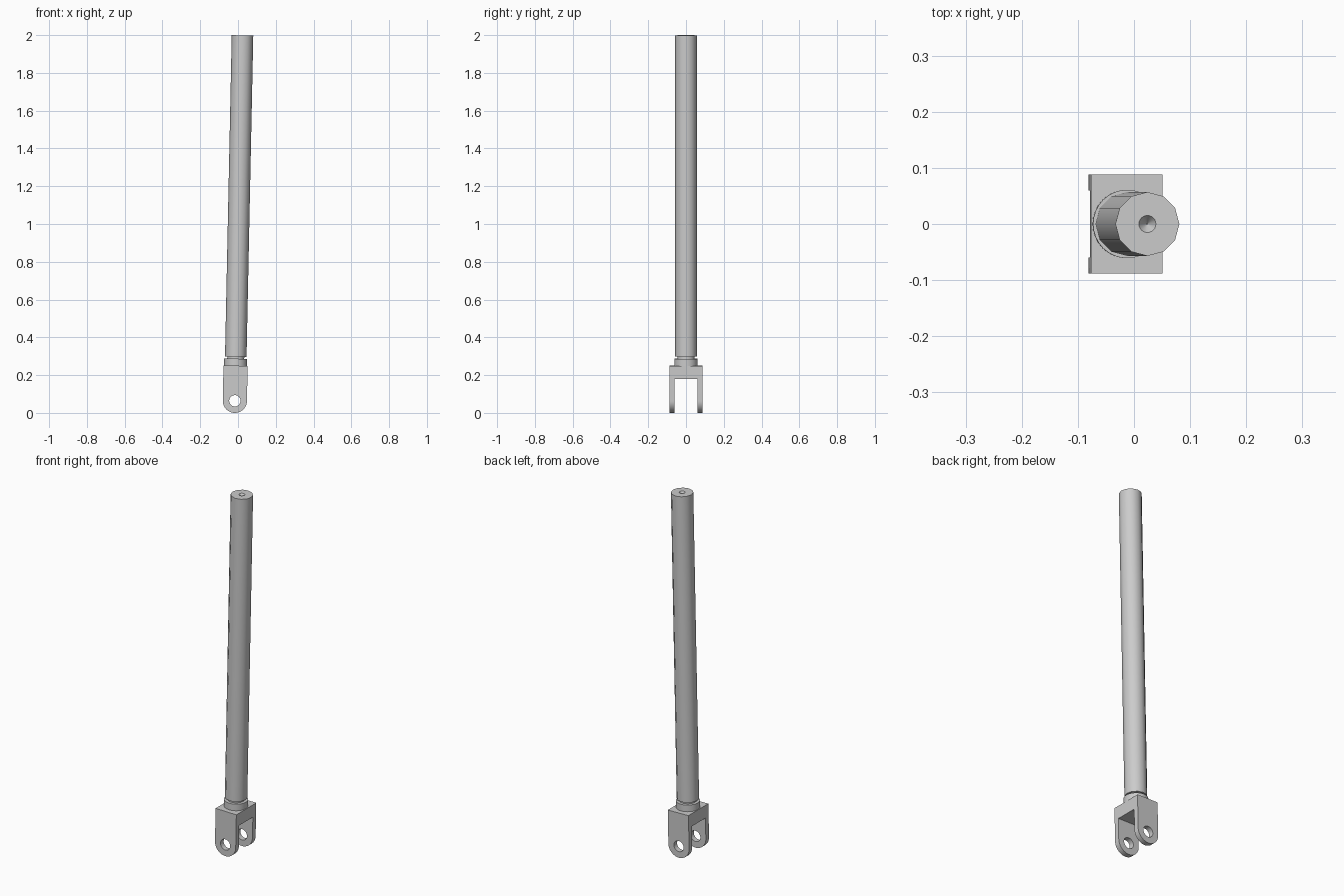
import bpy, bmesh, math
from mathutils import Matrix

if "Cube" in bpy.data.objects:
    bpy.data.objects.remove(bpy.data.objects["Cube"], do_unlink=True)

steel = bpy.data.materials.new("grey_steel")
steel.use_nodes = True
GREY = (0.6, 0.6, 0.6, 1)
steel.diffuse_color = GREY
steel.node_tree.nodes["Principled BSDF"].inputs["Base Color"].default_value = GREY

# The whole strut leans slightly towards +x
LEAN = Matrix.Translation((-0.018, 0, 0)) @ Matrix.Rotation(math.radians(1.2), 4, 'Y')


def add_object(name, bm):
    bmesh.ops.recalc_face_normals(bm, faces=bm.faces)
    mesh = bpy.data.meshes.new(name)
    bm.to_mesh(mesh)
    bm.free()
    obj = bpy.data.objects.new(name, mesh)
    bpy.context.collection.objects.link(obj)
    mesh.materials.append(steel)
    return obj


def cone(name, r_low, r_high, z_low, z_high, sides):
    bm = bmesh.new()
    bmesh.ops.create_cone(bm, cap_ends=True, segments=sides, radius1=r_low, radius2=r_high,
                          depth=z_high - z_low,
                          matrix=Matrix.Translation((0, 0, (z_low + z_high) / 2)))
    return add_object(name, bm)


def activate(obj):
    bpy.ops.object.select_all(action='DESELECT')
    obj.select_set(True)
    bpy.context.view_layer.objects.active = obj


def cut(obj, cutter):
    cutter.hide_render = True
    mod = obj.modifiers.new("cut", 'BOOLEAN')
    mod.operation = 'DIFFERENCE'
    mod.solver = 'EXACT'
    mod.object = cutter
    activate(obj)
    bpy.ops.object.modifier_apply(modifier=mod.name)
    bpy.data.objects.remove(cutter, do_unlink=True)


def finish(obj):
    obj.data.transform(LEAN)
    activate(obj)
    bpy.ops.object.shade_smooth_by_angle(angle=math.radians(35))


# Fork: block with a rounded lower end
R, HALF_Y, FORK_TOP = 0.064, 0.088, 0.25
outline = [(R, FORK_TOP), (-R, FORK_TOP)]
for i in range(25):
    a = math.pi + math.pi * i / 24
    outline.append((R * math.cos(a), R + R * math.sin(a)))
bm = bmesh.new()
face = bm.faces.new([bm.verts.new((x, -HALF_Y, z)) for x, z in outline])
side = bmesh.ops.extrude_face_region(bm, geom=[face])
bmesh.ops.translate(bm, vec=(0, 2 * HALF_Y, 0),
                    verts=[v for v in side["geom"] if isinstance(v, bmesh.types.BMVert)])
fork = add_object("fork", bm)

# Slot between the two fork arms
bm = bmesh.new()
bmesh.ops.create_cube(bm, size=1, matrix=Matrix.Translation((0, 0, 0.04)) @
                      Matrix.Diagonal((0.4, 0.12, 0.28, 1)))
cut(fork, add_object("slot_cutter", bm))

# Pin hole through both arms
pin = cone("pin_cutter", 0.03, 0.03, -0.2, 0.2, 32)
pin.data.transform(Matrix.Translation((0, 0, R)) @ Matrix.Rotation(math.pi / 2, 4, 'X'))
cut(fork, pin)
finish(fork)

# Collar and recessed neck
finish(cone("collar", 0.061, 0.061, FORK_TOP, 0.287, 32))
finish(cone("neck", 0.045, 0.045, 0.287, 0.3, 32))

# Twelve-sided rod with a conical centre mark in its top
ROD_TOP = 1.999
rod = cone("rod", 0.057, 0.057, 0.298, ROD_TOP, 12)
rod.data.transform(Matrix.Rotation(math.pi / 2, 4, 'Z'))
cut(rod, cone("centre_cutter", 0.001, 0.018, ROD_TOP - 0.02, ROD_TOP + 0.004, 24))
finish(rod)
